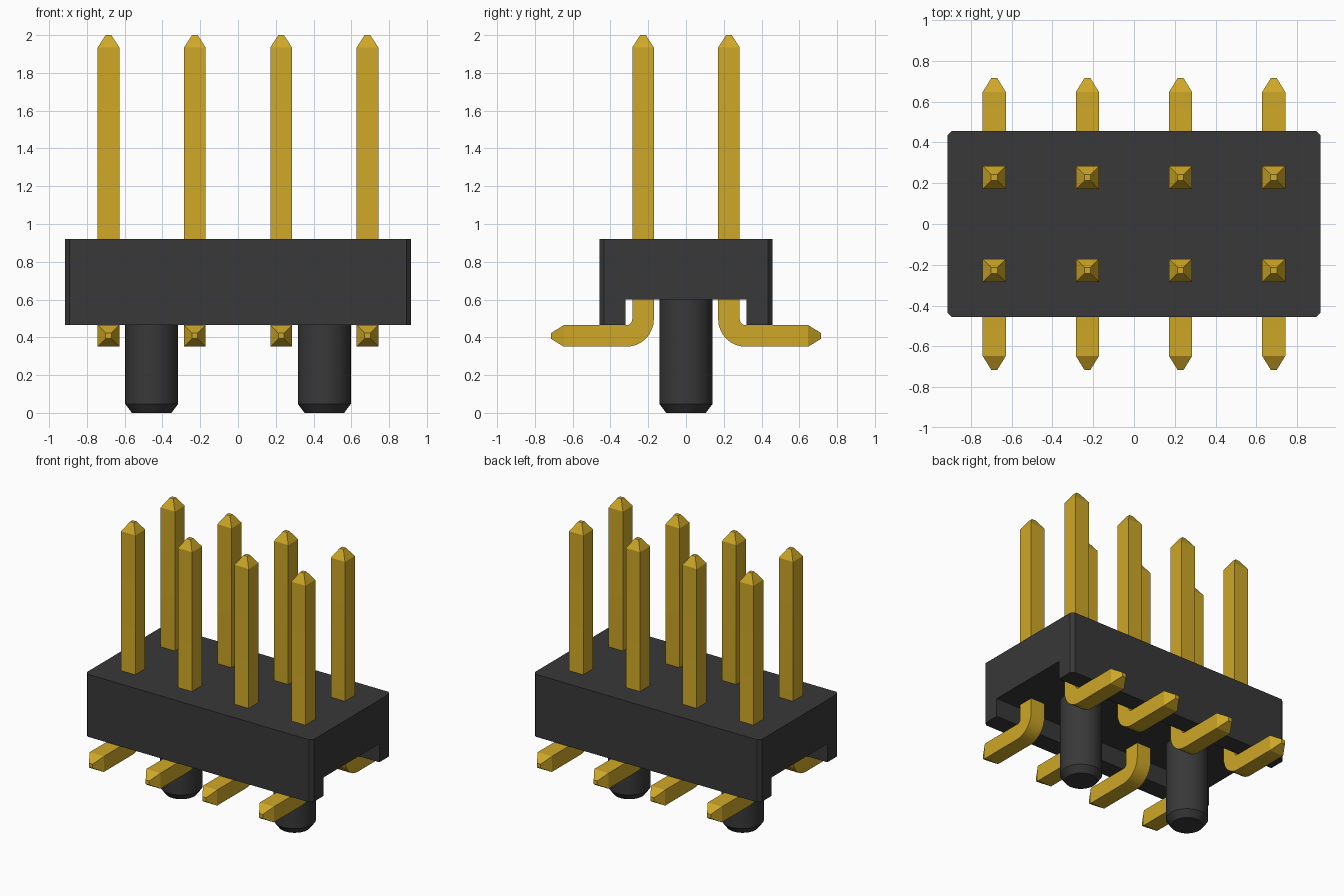
import bpy, bmesh
from math import sin, cos, pi, radians
from mathutils import Vector

if "Cube" in bpy.data.objects:
    bpy.data.objects.remove(bpy.data.objects["Cube"], do_unlink=True)

PITCH = 0.457
HALF = 0.057      # half width of a pin
TIP = 0.015       # half width of a pin's blunt end


def material(name, rgb):
    m = bpy.data.materials.new(name)
    m.use_nodes = True
    m.diffuse_color = (*rgb, 1)
    m.node_tree.nodes["Principled BSDF"].inputs["Base Color"].default_value = (*rgb, 1)
    return m


black = material("black plastic", (0.04, 0.04, 0.04))
gold = material("gold metal", (0.62, 0.39, 0.02))


def finish(name, bm, mat, smooth=False):
    bmesh.ops.recalc_face_normals(bm, faces=bm.faces)
    mesh = bpy.data.meshes.new(name)
    bm.to_mesh(mesh)
    bm.free()
    mesh.materials.append(mat)
    obj = bpy.data.objects.new(name, mesh)
    bpy.context.collection.objects.link(obj)
    if smooth:
        bpy.ops.object.select_all(action="DESELECT")
        obj.select_set(True)
        bpy.context.view_layer.objects.active = obj
        bpy.ops.object.shade_smooth_by_angle(angle=radians(25))
    return obj


def skin(bm, rings):
    """Join equal rings of points into a closed solid."""
    loops = [[bm.verts.new(p) for p in ring] for ring in rings]
    n = len(loops[0])
    for a, b in zip(loops, loops[1:]):
        for i in range(n):
            j = (i + 1) % n
            bm.faces.new((a[i], a[j], b[j], b[i]))
    bm.faces.new(loops[0])
    bm.faces.new(loops[-1])


# Housing: an upside-down channel with chamfered upright corners
def make_housing():
    bm = bmesh.new()
    half = [(0.32, 0.6), (0.32, 0.465), (PITCH, 0.465), (PITCH, 0.92)]
    profile = half + [(-y, z) for y, z in reversed(half)]
    skin(bm, [[(x, y, z) for y, z in profile] for x in (-0.915, 0.915)])
    corners = [e for e in bm.edges
               if all(abs(v.co.y) > 0.45 for v in e.verts)
               and abs(e.verts[0].co.z - e.verts[1].co.z) > 0.1]
    bmesh.ops.bevel(bm, geom=corners, offset=0.023, offset_type="OFFSET",
                    segments=1, affect="EDGES")
    finish("housing", bm, black)


# Locating peg: round post with a chamfered foot
def make_peg(name, x):
    bm = bmesh.new()
    steps = 48
    rings = [[(x + r * cos(2 * pi * i / steps), r * sin(2 * pi * i / steps), z)
              for i in range(steps)]
             for r, z in ((0.105, 0), (0.14, 0.047), (0.14, 0.61))]
    skin(bm, rings)
    finish(name, bm, black, smooth=True)


# Pin: square wire swept down, round the bend and out to the foot
def make_pin(name, x, side):
    bend_y, bend_z, radius = 0.315, 0.495, 0.0875
    y0, z0 = bend_y - radius, bend_z - radius
    # stations: y, z, direction angle across the wire, half width
    path = [(y0, 2.0, 0, TIP), (y0, 1.935, 0, HALF)]
    for i in range(9):
        a = pi / 2 * i / 8
        path.append((bend_y - radius * cos(a), bend_z - radius * sin(a), a, HALF))
    path += [(0.647, z0, pi / 2, HALF), (0.715, z0, pi / 2, TIP)]
    rings = []
    for y, z, a, h in path:
        across = Vector((0, side * cos(a), sin(a))) * h
        wide = Vector((h, 0, 0))
        c = Vector((x, side * y, z))
        rings.append([c + across + wide, c + across - wide,
                      c - across - wide, c - across + wide])
    bm = bmesh.new()
    skin(bm, rings)
    finish(name, bm, gold, smooth=True)


make_housing()
make_peg("right_peg", -PITCH)
make_peg("left_peg", PITCH)
for row, side in (("front", -1), ("back", 1)):
    for i in range(4):
        make_pin(f"{row}_pin_{i + 1}", (i - 1.5) * PITCH, side)
